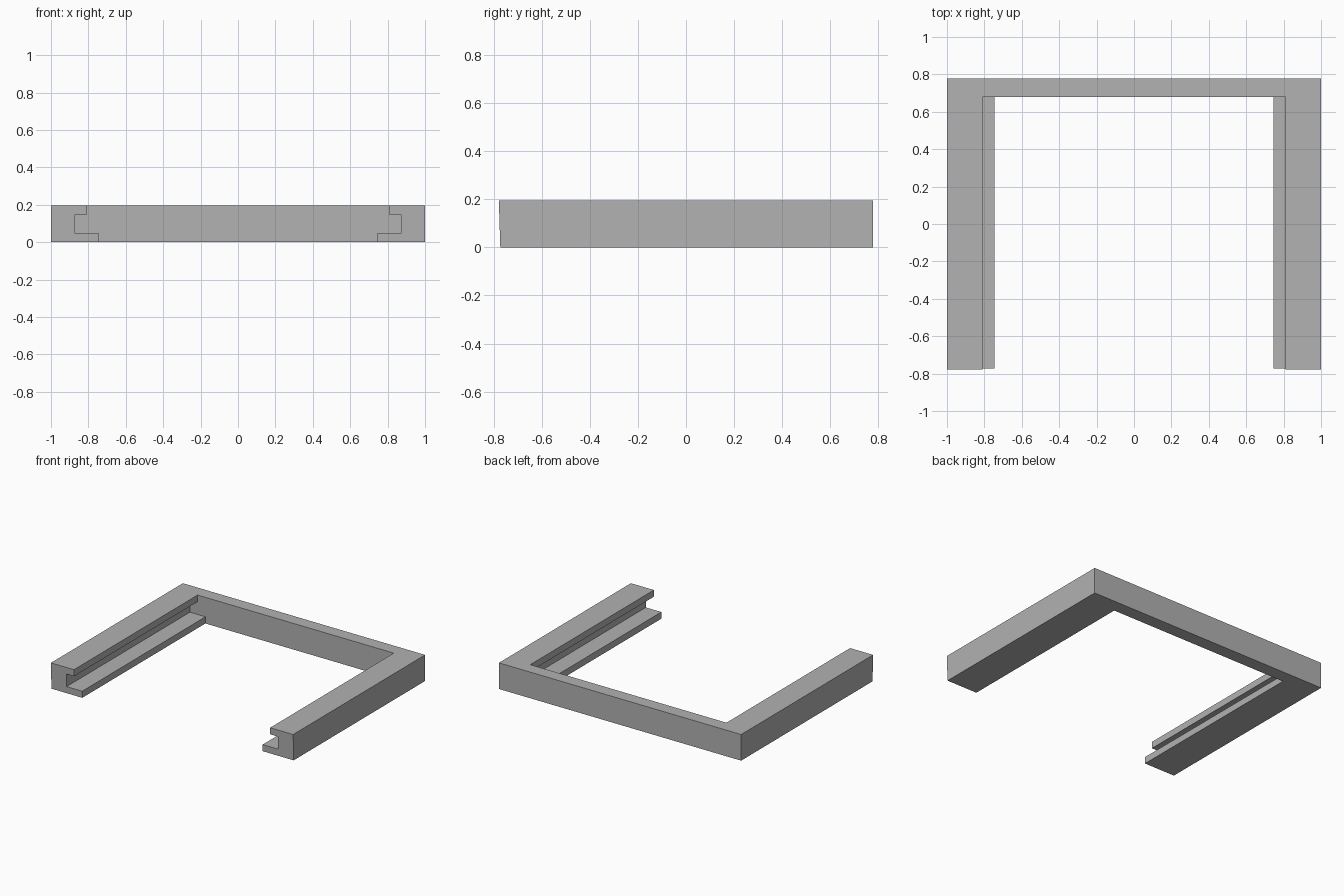
import bpy
import bmesh
from mathutils import Vector

cube = bpy.data.objects.get("Cube")
if cube:
    bpy.data.objects.remove(cube, do_unlink=True)

HEIGHT = 0.195
BACK = 0.778
BAR_INNER = 0.68

grey = bpy.data.materials.new("plain grey")
grey.use_nodes = True
colour = (0.445, 0.445, 0.445, 1)
grey.diffuse_color = colour
grey.node_tree.nodes["Principled BSDF"].inputs["Base Color"].default_value = colour


def prism(name, points, offset):
    """Extrude a closed polygon along an offset into a solid object."""
    bm = bmesh.new()
    face = bm.faces.new([bm.verts.new(p) for p in points])
    new = bmesh.ops.extrude_face_region(bm, geom=[face])["geom"]
    moved = [v for v in new if isinstance(v, bmesh.types.BMVert)]
    bmesh.ops.translate(bm, verts=moved, vec=Vector(offset))
    bmesh.ops.recalc_face_normals(bm, faces=bm.faces[:])
    mesh = bpy.data.meshes.new(name)
    bm.to_mesh(mesh)
    bm.free()
    mesh.materials.append(grey)
    obj = bpy.data.objects.new(name, mesh)
    bpy.context.collection.objects.link(obj)
    return obj


# Solid frame block, with its front end leaning slightly forward at the top
side = [(-1, -0.772, 0), (-1, BACK, 0), (-1, BACK, HEIGHT), (-1, -BACK, HEIGHT)]
frame = prism("grooved_frame", side, (2, 0, 0))

# Opening: lower gap between lips, wider grooves, upper gap between rails
half = [(0.745, -0.1), (0.745, 0.05), (0.873, 0.05),
        (0.873, 0.145), (0.81, 0.145), (0.81, 0.3)]
outline = half + [(-x, z) for x, z in reversed(half)]
cutter = prism("opening_cutter", [(x, -1, z) for x, z in outline],
               (0, 1 + BAR_INNER, 0))
cutter.hide_render = True

cut = frame.modifiers.new("opening", "BOOLEAN")
cut.operation = "DIFFERENCE"
cut.solver = "EXACT"
cut.object = cutter

# Bake the cut and discard the helper
bpy.context.view_layer.objects.active = frame
frame.select_set(True)
bpy.ops.object.modifier_apply(modifier=cut.name)
bpy.data.objects.remove(cutter, do_unlink=True)
